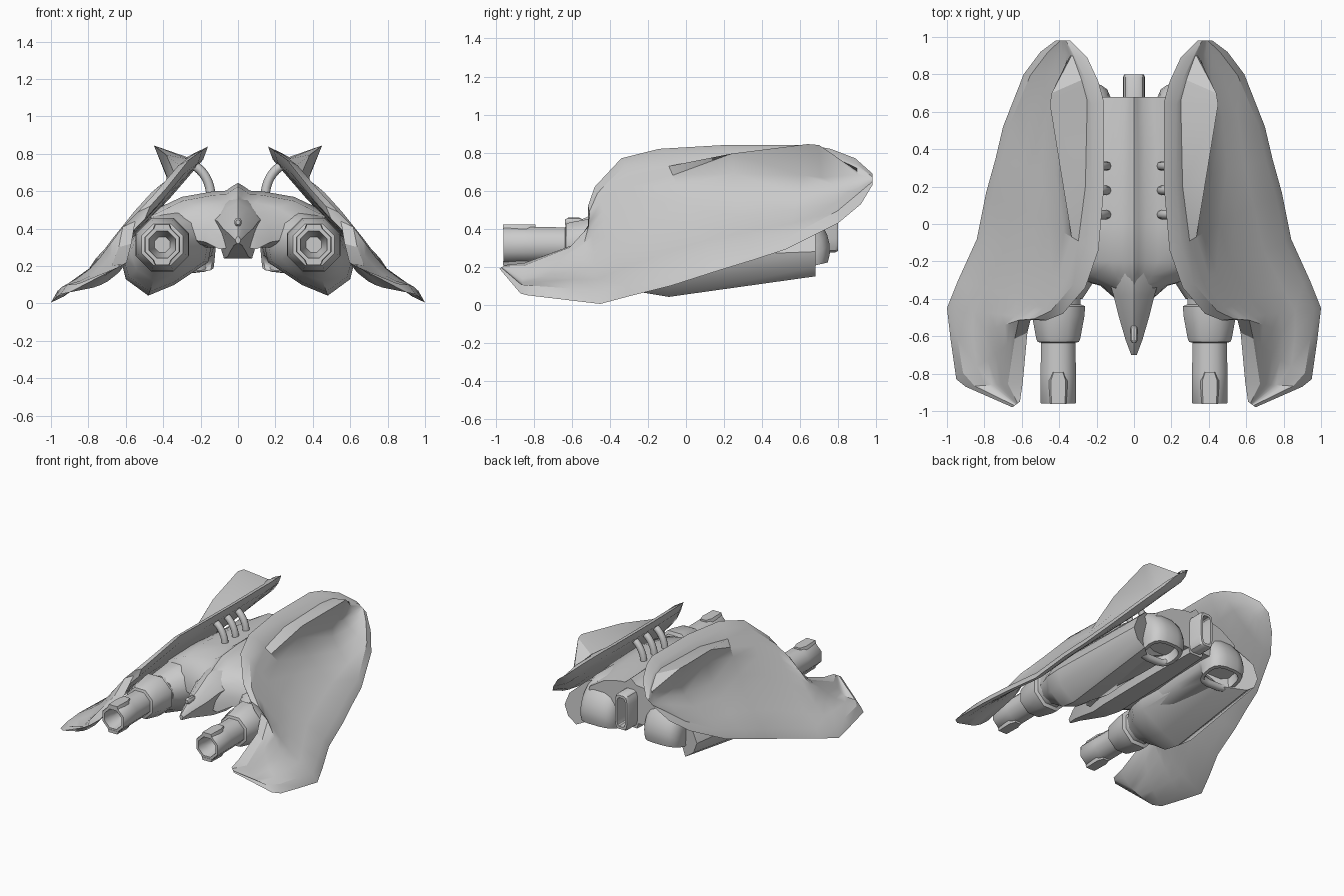
import bpy, bmesh, math
from mathutils import Vector

if "Cube" in bpy.data.objects:
    bpy.data.objects.remove(bpy.data.objects["Cube"])

grey = bpy.data.materials.new("hull grey")
grey.diffuse_color = (0.6, 0.6, 0.6, 1)
grey.use_nodes = True
grey.node_tree.nodes["Principled BSDF"].inputs["Base Color"].default_value = grey.diffuse_color


def finish(name, bm, mirror=True, angle=30):
    bmesh.ops.remove_doubles(bm, verts=bm.verts, dist=0.0005)
    bmesh.ops.recalc_face_normals(bm, faces=bm.faces)
    me = bpy.data.meshes.new(name)
    bm.to_mesh(me)
    bm.free()
    me.materials.append(grey)
    ob = bpy.data.objects.new(name, me)
    bpy.context.collection.objects.link(ob)
    if mirror:
        ob.modifiers.new("mirror", 'MIRROR').use_mirror_merge = False
    bpy.ops.object.select_all(action='DESELECT')
    ob.select_set(True)
    bpy.context.view_layer.objects.active = ob
    bpy.ops.object.shade_smooth_by_angle(angle=math.radians(angle))
    return ob


def loft(name, rings, mirror=True, angle=30):
    """Skin closed rings of equal length and cap both ends."""
    bm = bmesh.new()
    vs = [[bm.verts.new(p) for p in r] for r in rings]
    n = len(vs[0])
    for a, b in zip(vs, vs[1:]):
        for i in range(n):
            j = (i + 1) % n
            bm.faces.new((a[i], a[j], b[j], b[i]))
    bm.faces.new(vs[0])
    bm.faces.new(vs[-1])
    return finish(name, bm, mirror, angle)


def ring(y, cx, cz, rx, rz, n=8, power=1.0):
    """Rounded ring facing along y; power below 1 makes it squarer."""
    pts = []
    for k in range(n):
        a = 2 * math.pi * (k + 0.5) / n
        c, s = math.cos(a), math.sin(a)
        pts.append((cx + rx * math.copysign(abs(c) ** power, c), y,
                    cz + rz * math.copysign(abs(s) ** power, s)))
    return pts


def mirrored_section(y, half):
    return [(x, y, z) for x, z in half] + [(-x, y, z) for x, z in half[-2:0:-1]]


# Wing shell: ribs run from the inner/top edge to the outer/lower edge
inner = [(.61, -.95, .21), (.595, -.85, .22), (.57, -.58, .32), (.55, -.50, .44),
         (.47, -.515, .52), (.38, -.48, .62), (.26, -.34, .77), (.19, -.14, .82),
         (.16, .20, .84), (.16, .65, .84), (.19, .76, .82), (.25, .89, .77),
         (.34, .98, .69)]
outer = [(.65, -.98, .19), (.90, -.87, .06), (.95, -.83, .05), (.98, -.62, .025),
         (1.0, -.45, .005), (.94, -.30, .045), (.84, -.08, .10), (.79, .17, .18),
         (.74, .35, .235), (.70, .52, .29), (.59, .80, .43), (.50, .92, .53),
         (.42, .98, .63)]
# Flared lip on the wing top, per rib: base, lip edge, valley below the lip
lips = {8: [(.26, .20, .77), (.385, .24, .795), (.355, .25, .69)],
        9: [(.25, .66, .775), (.45, .64, .845), (.38, .62, .68)],
        10: [(.28, .77, .78), (.44, .70, .84), (.38, .71, .67)]}
normal = Vector((1, 0, 1)).normalized()
skin = [(0, .024), (.10, .016), (.18, .010), (.27, .003), (.45, -.010), (.62, -.015), (.8, -.004), (1, .020)]
back = [(0, -.03), (.2, -.038), (.4, -.045), (.6, -.045), (.8, -.038), (1, -.024)]
rings = []
for i, (p, q) in enumerate(zip(inner, outer)):
    p, q = Vector(p), Vector(q)
    rim = min(0.07 / (q - p).length, 0.3)
    amp = 0.0 if i in (0, len(inner) - 1) else 1.0
    top, low = [[p.lerp(q, rim + (1 - 2 * rim) * f) + normal * o * amp for f, o in side]
                for side in (skin, back)]
    if i in lips:
        top[1:4] = [Vector(v) for v in lips[i]]
    rings.append([p] + top + [q] + low[::-1])
loft("wing", rings, angle=32)

# Deck joining the two wings
deck = []
half = [(0, .645), (.025, .63), (.065, .603), (.13, .6), (.30, .57), (.47, .49), (.5, .42), (.2, .30), (0, .30)]
for y, w, dz in [(-.40, .2, -.13), (-.33, .36, -.09), (-.28, .72, -.06), (-.20, .98, -.02),
                 (0, 1, 0), (.4, .9, 0), (.68, .75, -.01)]:
    deck.append(mirrored_section(y, [(x * w, z + (dz if z > .4 else 0)) for x, z in half]))
loft("deck", deck, mirror=False, angle=45)

# Nose and belly keel
nose = []
for y, w, t, m, b in [(-.70, .015, .36, .34, .32), (-.62, .045, .42, .37, .31),
                      (-.50, .08, .47, .40, .28), (-.38, .11, .54, .44, .25),
                      (-.25, .15, .58, .46, .24), (.30, .14, .58, .46, .25),
                      (.68, .11, .58, .46, .26)]:
    nose.append(mirrored_section(y, [(0, t), (w * .5, t - (t - m) * .3), (w, m),
                                     (w * .7, b + (m - b) * .45), (w * .5, b), (0, b)]))
loft("nose_and_keel", nose, mirror=False, angle=45)
loft("nose_sensor", [ring(y, 0, .435, r, r * 1.1, 10)
                     for y, r in [(-.635, .012), (-.62, .021), (-.56, .021), (-.54, .012)]], mirror=False)

# Angular outer pod shell, growing from the cannon mount up against the wing
mount = [(.405 + .13 * math.cos(math.radians(a)), .315 + .13 * math.sin(math.radians(a)))
         for a in (140, 175, 210, 245, 280, 315, 350, 25, 60, 100)]
mid = [(.18, .47), (.13, .36), (.16, .22), (.34, .10), (.48, .042), (.60, .13), (.63, .25),
       (.55, .37), (.45, .47), (.30, .50)]
tail = [(.20, .48), (.15, .37), (.18, .25), (.34, .19), (.47, .15), (.54, .20), (.57, .28),
        (.53, .38), (.42, .48), (.30, .52)]
rings = [[(x, -.40, z) for x, z in mount]]
for y, f in [(-.30, .45), (-.22, .85)]:
    rings.append([(a + (c - a) * f, y, b + (d - b) * f) for (a, b), (c, d) in zip(mount, mid)])
rings += [[(x, -.09, z) for x, z in mid],
          [(x, .55 + .13 * min(1, max(0, (x - .34) / .13)), z) for x, z in tail]]
loft("pod_shell", rings, angle=45)

# Rounded thruster tube inside each pod, with a hood bending down to the opening
rings = [ring(-.20, .33, .33, .11, .12, 16, .8), ring(.05, .30, .35, .15, .16, 16, .75),
         ring(.30, .28, .365, .155, .17, 16, .7)]
pivot = Vector((.275, .56, .18))


def hood(angle, near, far, wide, push=0.0):
    a = math.radians(angle)
    out = Vector((0, math.sin(a), math.cos(a)))
    along = Vector((0, math.cos(a), -math.sin(a)))
    c = pivot + out * (near + far) / 2 + along * push
    return [c + Vector((x, 0, 0)) + out * z
            for x, _, z in ring(0, 0, 0, wide, (far - near) / 2, 16, .7)]


for k in range(8):
    rings.append(hood(k * 11, .02 - .01 * k, .36 - .024 * k, .16 - .002 * k))
rings += [hood(77, -.025, .167, .12), hood(77, -.015, .157, .11, -.07)]
loft("thruster_hood", rings, angle=45)

# Cannon: collar, barrel and bore in one turned profile
cx, cz = .405, .315
profile = [(-.30, .13), (-.43, .13), (-.44, .155), (-.49, .152), (-.61, .128), (-.63, .12), (-.635, .10),
           (-.80, .102), (-.955, .102), (-.96, .098), (-.96, .078), (-.90, .068), (-.80, .045)]
loft("cannon", [ring(y, cx, cz, r, r, 8) for y, r in profile], angle=46)

# Muzzle brackets above and below each barrel
for name, s in (("upper_muzzle_bracket", 1), ("lower_muzzle_bracket", -1)):
    rings = []
    for y, w in [(-.962, .045), (-.84, .05), (-.79, .03)]:
        rings.append([(cx - w, y, cz + s * .085), (cx + w, y, cz + s * .085),
                      (cx + w * .8, y, cz + s * .108), (cx - w * .8, y, cz + s * .108)])
    loft(name, rings)

# Central exhaust: tall rounded frame with a recess
loft("exhaust", [ring(y, 0, .415, rx, rz, 16, .45)
                 for y, rx, rz in [(.60, .06, .14), (.785, .06, .14), (.80, .052, .132),
                                   (.80, .036, .112), (.70, .034, .11)]], mirror=False)

# Three curved pipes on each side from deck to wing
for k, y in enumerate((.05, .18, .31)):
    rings = []
    for i in range(9):
        a = math.radians(180 - 70 * i / 8)
        d = Vector((math.cos(a), 0, math.sin(a)))
        c = Vector((.30, y, .57)) + Vector((d.x * .155, 0, d.z * .185))
        rings.append([c + d * .025 * math.cos(b) + Vector((0, .025 * math.sin(b), 0))
                      for b in [2 * math.pi * m / 8 for m in range(8)]])
    loft("pipe_%d" % (k + 1), rings, angle=50)
